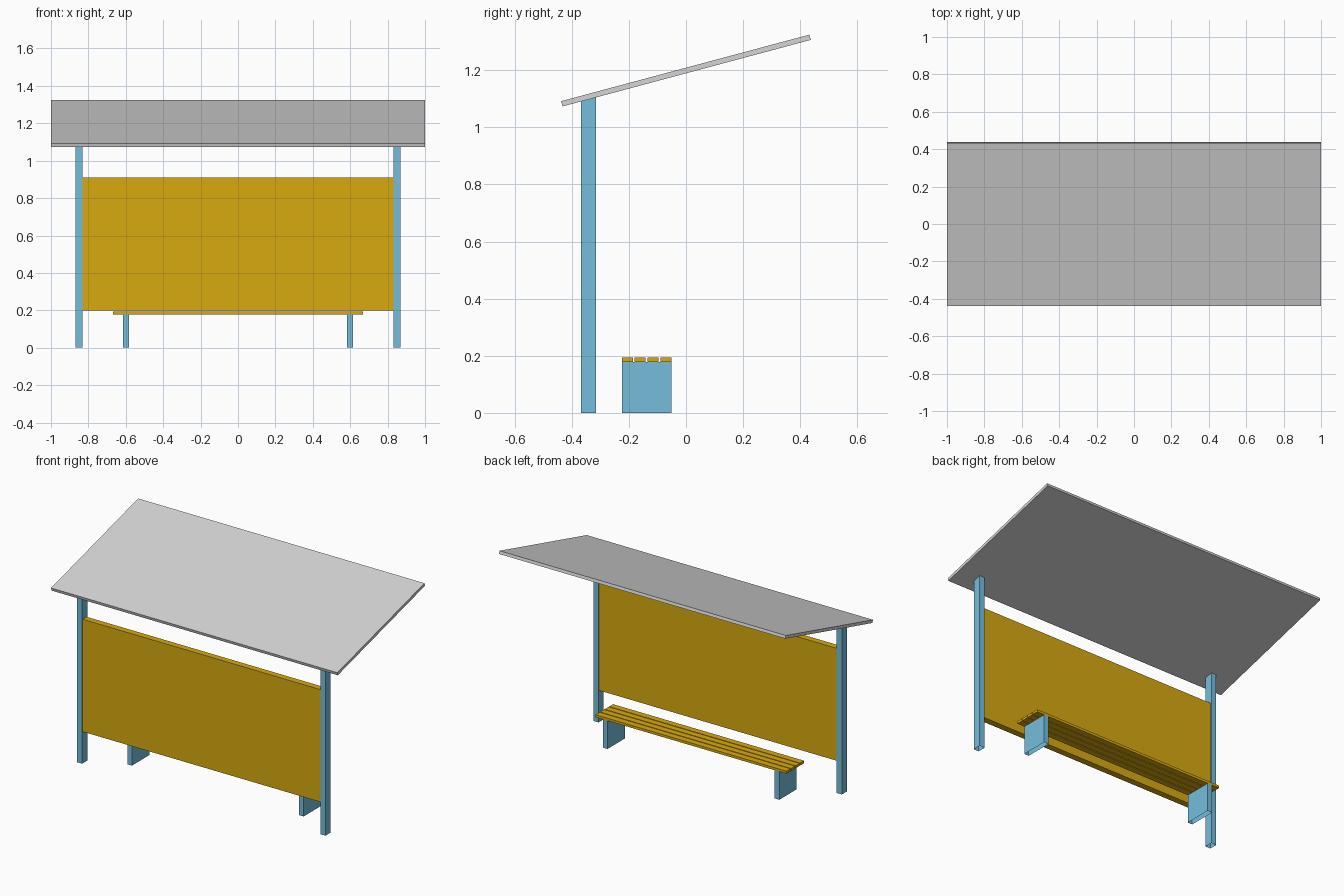
import bpy, bmesh, math
from mathutils import Matrix

if "Cube" in bpy.data.objects:
    bpy.data.objects.remove(bpy.data.objects["Cube"])


def material(name, rgb):
    m = bpy.data.materials.new(name)
    m.diffuse_color = (*rgb, 1)
    m.use_nodes = True
    m.node_tree.nodes["Principled BSDF"].inputs["Base Color"].default_value = m.diffuse_color
    return m


BLUE = material("blue paint", (0.18, 0.51, 0.71))
YELLOW = material("golden yellow", (0.69, 0.40, 0.005))
GREY = material("light grey", (0.66, 0.66, 0.66))

SLOPE = math.radians(15)
ROOF_Z, ROOF_T = 1.199, 0.019


def box(name, x, y, z, mat, open_bottom=False, rot=0.0, under_roof=False):
    """Box from (min, max) ranges on each axis."""
    size = [b - a for a, b in (x, y, z)]
    mid = [(a + b) / 2 for a, b in (x, y, z)]
    bm = bmesh.new()
    bmesh.ops.create_cube(bm, size=1, matrix=Matrix.Translation(mid)
                          @ Matrix.Rotation(rot, 4, 'X') @ Matrix.Diagonal((*size, 1)))
    if open_bottom:
        bm.normal_update()
        bmesh.ops.delete(bm, geom=[f for f in bm.faces if f.normal.z < -0.9],
                         context='FACES_ONLY')
    if under_roof:  # slant the top to meet the roof underside
        for v in bm.verts:
            if v.co.z > mid[2]:
                v.co.z = ROOF_Z + v.co.y * math.tan(SLOPE) - ROOF_T / 2 / math.cos(SLOPE)
    me = bpy.data.meshes.new(name)
    bm.to_mesh(me)
    bm.free()
    me.materials.append(mat)
    ob = bpy.data.objects.new(name, me)
    bpy.context.collection.objects.link(ob)
    return ob


# Sloping roof slab
box("roof", (-1, 1), (-0.45, 0.45), (ROOF_Z - ROOF_T / 2, ROOF_Z + ROOF_T / 2), GREY, rot=SLOPE)

# Posts and bench supports, one on each side
for side, s in (("left", -1), ("right", 1)):
    px, bx = s * 0.85, s * 0.6
    box(side + "_post", (px - 0.018, px + 0.018), (-0.367, -0.315), (0, 1.1), BLUE,
        open_bottom=True, under_roof=True)
    box(side + "_bench_support", (bx - 0.016, bx + 0.016), (-0.225, -0.051), (0, 0.178), BLUE,
        open_bottom=True)

# Back panel between the posts
box("back_panel", (-0.832, 0.832), (-0.361, -0.321), (0.2, 0.91), YELLOW)

# Bench slats
for i in range(4):
    y = -0.225 + i * 0.045
    box(f"bench_slat_{i + 1}", (-0.667, 0.667), (y, y + 0.039), (0.178, 0.194), YELLOW)
